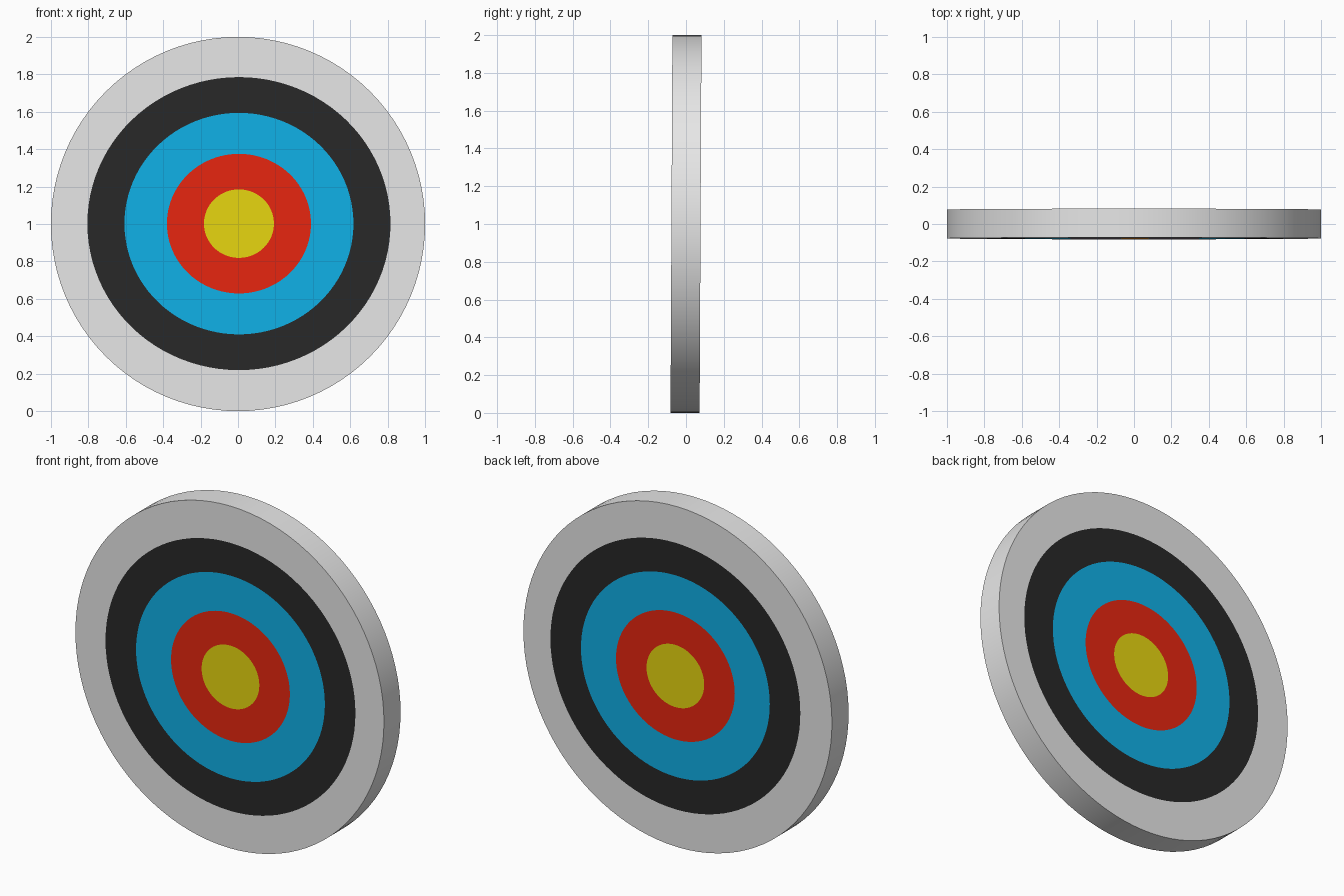
import bpy, bmesh, math

if "Cube" in bpy.data.objects:
    bpy.data.objects.remove(bpy.data.objects["Cube"])

SIDES = 96
HALF = 0.077      # half thickness
TILT = 0.005      # the disc leans back very slightly


def srgb(*c):
    return [((v / 255 + 0.055) / 1.055) ** 2.4 if v > 10 else v / 255 / 12.92 for v in c] + [1]


colours = [("white", srgb(240, 240, 240)), ("black", srgb(40, 40, 40)),
           ("blue", srgb(17, 184, 241)), ("red", srgb(240, 40, 17)),
           ("yellow", srgb(240, 222, 17))]

# Outer x and z radius of each colour band, from the rim inwards
bands = [(1.0, 1.0), (0.81, 0.783), (0.612, 0.592), (0.385, 0.373), (0.187, 0.183)]

mesh = bpy.data.meshes.new("target_disc")
for name, col in colours:
    mat = bpy.data.materials.new(name)
    mat.diffuse_color = col
    mat.use_nodes = True
    mat.node_tree.nodes["Principled BSDF"].inputs["Base Color"].default_value = mat.diffuse_color
    mesh.materials.append(mat)

bm = bmesh.new()


def loop(rx, rz, y, cx=0.0, cz=1.0):
    verts = []
    for i in range(SIDES):
        a = 2 * math.pi * i / SIDES
        z = cz + rz * math.sin(a)
        verts.append(bm.verts.new((cx + rx * math.cos(a), y + TILT * (z - 1), z)))
    return verts


def bridge(a, b, mat):
    for i in range(SIDES):
        j = (i + 1) % SIDES
        bm.faces.new((a[i], a[j], b[j], b[i])).material_index = mat


# Painted front and back faces made of concentric bands
rims = []
for y, cx in ((-HALF, 0.005), (HALF, 0.015)):
    loops = [loop(rx, rz, y, cx if k else 0, 1.002 if k else 1.0)
             for k, (rx, rz) in enumerate(bands)]
    for k in range(len(loops) - 1):
        bridge(loops[k], loops[k + 1], k)
    bm.faces.new(loops[-1]).material_index = 4
    rims.append(loops[0])

# Rim wall
bridge(rims[0], rims[1], 0)
bmesh.ops.recalc_face_normals(bm, faces=bm.faces)
bm.to_mesh(mesh)
bm.free()

target = bpy.data.objects.new("target_disc", mesh)
bpy.context.collection.objects.link(target)
bpy.context.view_layer.objects.active = target
target.select_set(True)
bpy.ops.object.shade_smooth_by_angle(angle=math.radians(30))
